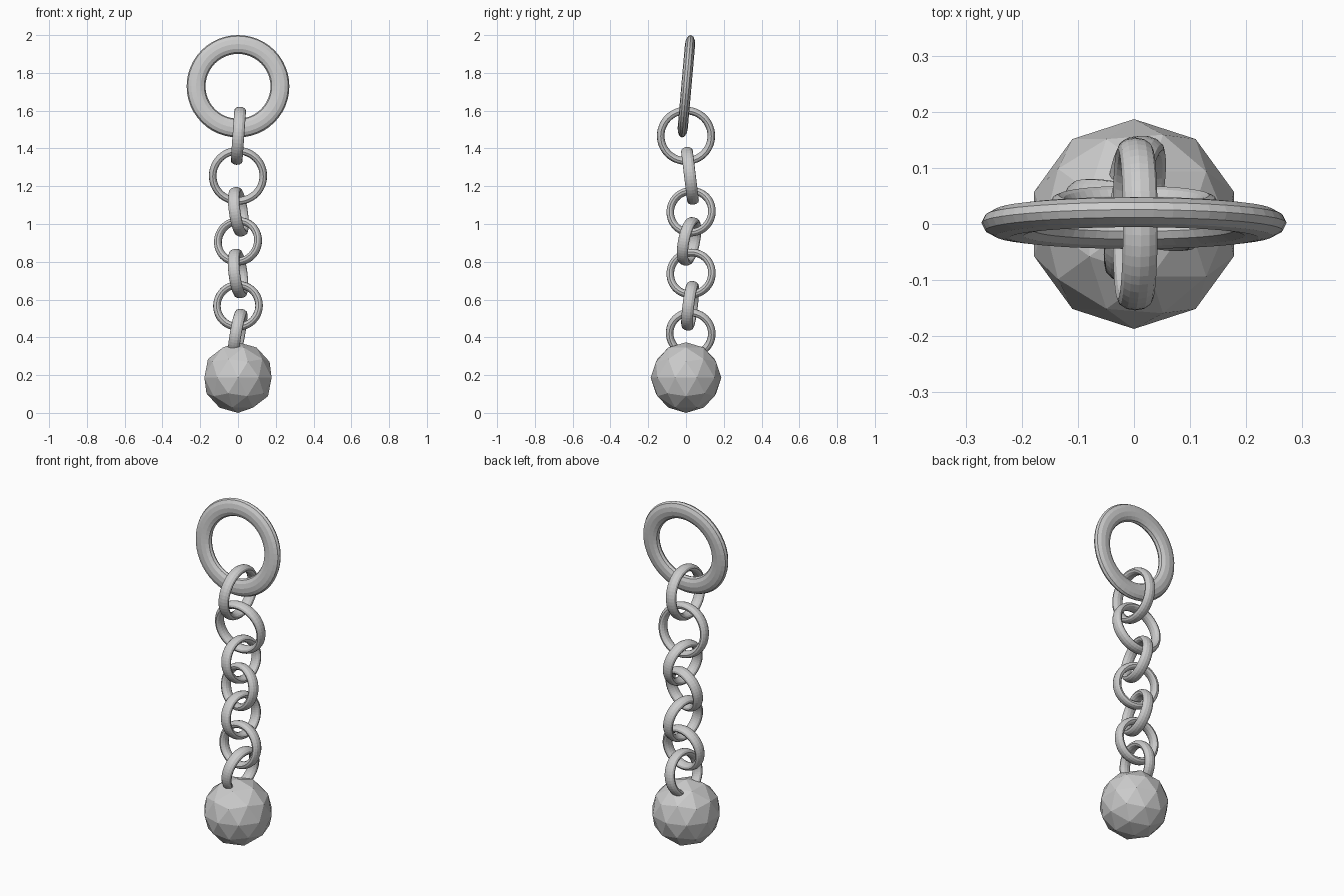
import bpy
from math import radians
from mathutils import Matrix

if "Cube" in bpy.data.objects:
    bpy.data.objects.remove(bpy.data.objects["Cube"])


def ring(name, loc, outer, tube, half_width, facing, tilt, yaw=0):
    """Flattened torus; facing 'X' is a circle seen from the front, 'Y' from the side."""
    bpy.ops.mesh.primitive_torus_add(major_segments=48, minor_segments=12,
                                     major_radius=outer - tube, minor_radius=tube)
    ob = bpy.context.object
    ob.name = name
    axis = 'X' if facing == 'front' else 'Y'
    m = (Matrix.Translation(loc)
         @ Matrix.Rotation(radians(yaw), 4, 'Z')
         @ Matrix.Rotation(radians(tilt + 90), 4, axis)
         @ Matrix.Diagonal((1, 1, half_width / tube, 1)))
    ob.data.transform(m)
    return ob


# large key ring at the top
ring("key_ring", (0, 0.002, 1.729), 0.272, 0.05, 0.027, 'front', -5)

# chain links: location, outer radius, tilt, yaw (alternating direction)
links = [
    ((0.002, 0, 1.467), 0.154, 4, 0),
    ((0, 0.021, 1.255), 0.154, 7, 0),
    ((0.002, 0.027, 1.065), 0.132, -8, -10),
    ((0, 0.016, 0.908), 0.130, -11, -15),
    ((0, 0.027, 0.738), 0.132, -7, -10),
    ((0, 0.022, 0.567), 0.132, -7, -5),
    ((-0.002, 0.025, 0.421), 0.132, 10, -5),
]
for i, (loc, outer, tilt, yaw) in enumerate(links):
    ring(f"chain_link_{i + 1}", loc, outer, 0.02, 0.031,
         'front' if i % 2 else 'side', tilt, yaw)

# faceted ball at the bottom
bpy.ops.mesh.primitive_ico_sphere_add(subdivisions=2, radius=0.187, location=(0, 0, 0.187))
bpy.context.object.name = "ball"
